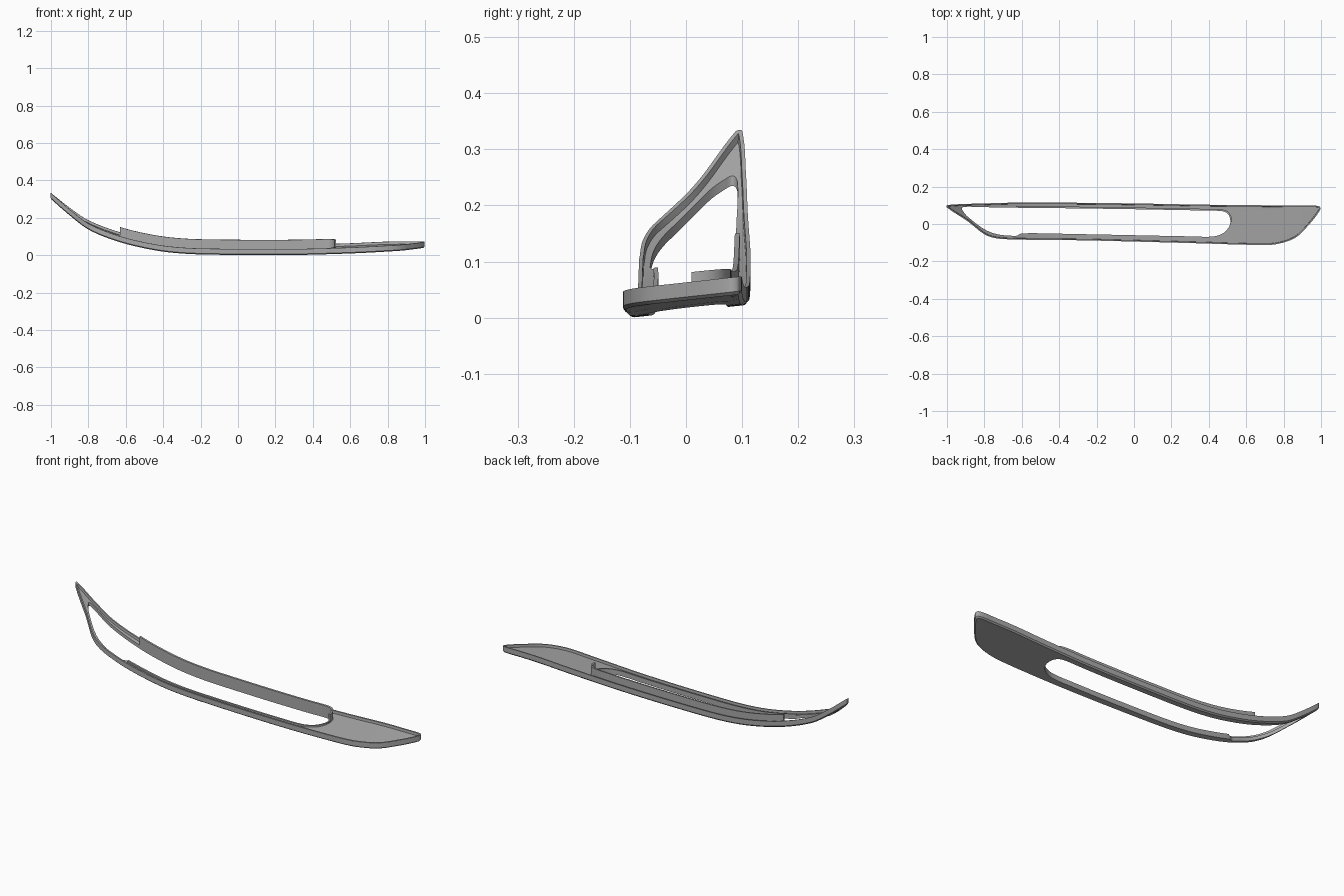
import bpy, bmesh, math
from mathutils import Vector

cube = bpy.data.objects.get("Cube")
if cube:
    bpy.data.objects.remove(cube)

grey = bpy.data.materials.new("mid_grey")
grey.use_nodes = True
colour = (0.4, 0.4, 0.4, 1)
grey.diffuse_color = colour
grey.node_tree.nodes["Principled BSDF"].inputs["Base Color"].default_value = colour

STEPS = 8        # samples between control points
TILT = 0.11      # sideways slope of the panel
FLOOR, RIM, LOW, TALL = 0.018, 0.032, 0.026, 0.062

# Paired control points: outer edge x, y and slot edge x, y
PAIRS = [
    (-1, .088, -.915, .07), (-.89, .015, -.89, .04), (-.8, -.055, -.8, -.028),
    (-.74, -.076, -.73, -.055), (-.65, -.083, -.635, -.064),
    (-.62, -.084, -.625, -.062), (-.6, -.084, -.6, -.05),
    (-.3, -.087, -.3, -.054), (0, -.094, 0, -.06), (.3, -.102, .3, -.066),
    (.66, -.112, .42, -.067), (.76, -.108, .475, -.05), (.86, -.075, .505, -.02),
    (.93, -.01, .515, .01), (.995, .075, .508, .045), (.99, .095, .485, .065),
    (.9, .098, .44, .071), (.4, .103, .38, .072), (0, .11, 0, .079),
    (-.35, .114, -.35, .084), (-.6, .115, -.63, .087), (-.8, .11, -.8, .09),
    (-.9, .107, -.9, .092), (-1, .1, -.92, .085)]

# Lengthwise sweep of the underside: x, z
SWEEP = [(-1, .29), (-.9, .21), (-.8, .143), (-.63, .078), (-.45, .036),
         (-.3, .018), (-.1, .012), (.3, .012), (.6, .021), (.8, .03), (1, .031)]


def hermite(a, b, ta, tb, t):
    return (a * (2*t**3 - 3*t**2 + 1) + ta * (t**3 - 2*t**2 + t)
            + b * (3*t**2 - 2*t**3) + tb * (t**3 - t**2))


def closed_curve(points):
    """Smooth closed curve with STEPS samples per control segment."""
    pts = [Vector(p) for p in points]
    n = len(pts)
    tangent = [(pts[(i + 1) % n] - pts[i - 1]).normalized() for i in range(n)]
    out = []
    for i in range(n):
        j = (i + 1) % n
        length = (pts[j] - pts[i]).length
        for s in range(STEPS):
            out.append(hermite(pts[i], pts[j], tangent[i] * length,
                               tangent[j] * length, s / STEPS))
    return out


def normals(curve):
    """Normals pointing to the left of travel, into the outline."""
    n = len(curve)
    result = []
    for i in range(n):
        d = (curve[(i + 1) % n] - curve[i - 1]).normalized()
        result.append(Vector((-d.y, d.x)))
    return result


def slope(i):
    a, b = SWEEP[max(i - 1, 0)], SWEEP[min(i + 1, len(SWEEP) - 1)]
    return (b[1] - a[1]) / (b[0] - a[0])


def place(p, height):
    """Put a plan point on the swept, tilted panel."""
    i = 0
    while i < len(SWEEP) - 2 and p.x > SWEEP[i + 1][0]:
        i += 1
    (xa, za), (xb, zb) = SWEEP[i], SWEEP[i + 1]
    w = xb - xa
    z = hermite(za, zb, slope(i) * w, slope(i + 1) * w, (p.x - xa) / w)
    return Vector((p.x, p.y, z + TILT * p.y + height))


def loft(name, sections, closed):
    """Skin closed cross-sections; join or cap the ends."""
    bm = bmesh.new()
    rings = [[bm.verts.new(place(p, h)) for p, h in sec] for sec in sections]
    m, count = len(rings[0]), len(rings)
    for i in range(count if closed else count - 1):
        a, b = rings[i], rings[(i + 1) % count]
        for k in range(m):
            q = (k + 1) % m
            bm.faces.new((a[k], a[q], b[q], b[k]))
    if not closed:
        bm.faces.new(rings[0])
        bm.faces.new(rings[-1])
    bmesh.ops.recalc_face_normals(bm, faces=bm.faces)
    mesh = bpy.data.meshes.new(name)
    bm.to_mesh(mesh)
    bm.free()
    mesh.materials.append(grey)
    obj = bpy.data.objects.new(name, mesh)
    bpy.context.collection.objects.link(obj)
    bpy.ops.object.select_all(action="DESELECT")
    obj.select_set(True)
    bpy.context.view_layer.objects.active = obj
    bpy.ops.object.shade_smooth_by_angle(angle=math.radians(35))
    return obj


outer = closed_curve([p[:2] for p in PAIRS])
slot = closed_curve([p[2:] for p in PAIRS])
outer_in, slot_in = normals(outer), normals(slot)

# Panel with a long slot, recessed floor and raised outer rim
sections = []
for o, s, n in zip(outer, slot, outer_in):
    foot, crest, inner = o + n * .006, o + n * .007, o + n * .008
    section = [(foot, 0), (o, .006), (o, RIM), (crest, RIM)]
    section += [(inner.lerp(s, t / 4), FLOOR) for t in range(5)]
    section += [(s.lerp(foot, t / 4), 0) for t in range(4)]
    sections.append(section)
loft("slotted_panel", sections, True)


# Upright lips that follow part of the slot edge
def slot_lip(name, first, last, top, width):
    lip = []
    for i in range(first * STEPS, last * STEPS + 1):
        edge, back = slot[i], slot[i] - slot_in[i] * width
        lip.append([(edge, .002), (edge, top), (back, top), (back, .002)])
    loft(name, lip, False)


slot_lip("front_slot_lip", 6, 13, LOW, .008)
slot_lip("rear_slot_wall", 13, 20, TALL, .009)
